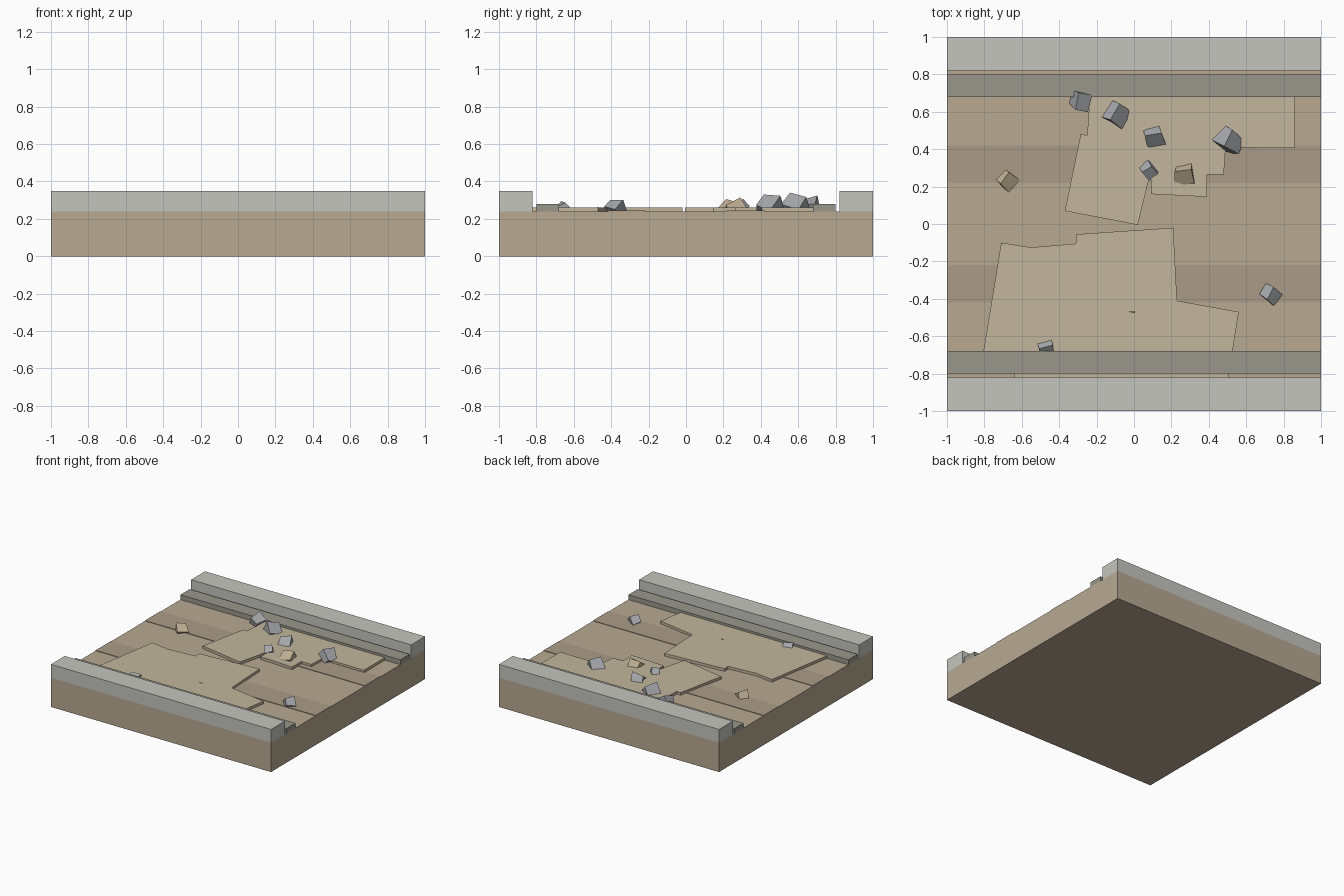
import bpy, bmesh, math, random
from mathutils import Vector, Matrix

if "Cube" in bpy.data.objects:
    bpy.data.objects.remove(bpy.data.objects["Cube"])

random.seed(4)


def mat(name, col):
    m = bpy.data.materials.new(name)
    m.diffuse_color = (*col, 1)
    m.use_nodes = True
    m.node_tree.nodes["Principled BSDF"].inputs["Base Color"].default_value = m.diffuse_color
    return m


SOIL = mat("soil", (0.48, 0.40, 0.29))
RUT = mat("rut", (0.41, 0.33, 0.25))
SAND = mat("sand", (0.54, 0.47, 0.34))
STONE = mat("pale_stone", (0.56, 0.56, 0.52))
CURB = mat("curb_stone", (0.32, 0.31, 0.26))
ROCK = mat("grey_rock", (0.38, 0.39, 0.41))
TANROCK = mat("tan_rock", (0.55, 0.45, 0.31))


def finish(name, bm, material):
    bmesh.ops.recalc_face_normals(bm, faces=bm.faces)
    me = bpy.data.meshes.new(name)
    bm.to_mesh(me)
    bm.free()
    me.materials.append(material)
    ob = bpy.data.objects.new(name, me)
    bpy.context.collection.objects.link(ob)
    return ob


def box(name, y0, y1, z0, z1, material):
    bm = bmesh.new()
    bmesh.ops.create_cube(bm, size=1)
    for v in bm.verts:
        v.co = Vector((v.co.x * 2, (y0 + y1) / 2 + v.co.y * (y1 - y0),
                       (z0 + z1) / 2 + v.co.z * (z1 - z0)))
    return finish(name, bm, material)


def slab(name, outline, z0, z1, material):
    bm = bmesh.new()
    face = bm.faces.new([bm.verts.new((x, y, z0)) for x, y in outline])
    ext = bmesh.ops.extrude_face_region(bm, geom=[face], use_keep_orig=True)
    for g in ext["geom"]:
        if isinstance(g, bmesh.types.BMVert):
            g.co.z = z1
    return finish(name, bm, material)


def rock(name, x, y, top, size, turn, material):
    # tilted, slightly chipped cube half sunk in the ground
    bm = bmesh.new()
    bmesh.ops.create_cube(bm, size=size)
    tilt = Matrix.Rotation(math.radians(turn), 3, 'Z') @ Matrix.Rotation(
        random.uniform(0.5, 0.8), 3, 'X') @ Matrix.Rotation(random.uniform(-0.3, 0.3), 3, 'Y')
    for v in bm.verts:
        chip = Vector([random.uniform(-0.12, 0.12) * size for _ in range(3)])
        v.co = tilt @ (v.co + chip)
    high = max(v.co.z for v in bm.verts)
    bmesh.ops.translate(bm, verts=bm.verts, vec=(x, y, top - high))
    return finish(name, bm, material)


# ground block with two long worn tracks
box("ground_block", -1, 1, 0, 0.24, SOIL)
for side, label in ((-1, "front"), (1, "back")):
    a, b = sorted((side * 0.22, side * 0.42))
    box(label + "_track", a, b, 0.235, 0.244, RUT)
    # low wall and the curb in front of it
    a, b = sorted((side * 0.82, side * 1.0))
    box(label + "_wall", a, b, 0.24, 0.35, STONE)
    a, b = sorted((side * 0.68, side * 0.80))
    box(label + "_curb", a, b, 0.24, 0.28, CURB)

# thin sand drifts
slab("front_drift", [(-0.71, -0.10), (-0.55, -0.125), (-0.31, -0.105), (-0.31, -0.055),
                     (0.21, -0.02), (0.23, -0.41), (0.56, -0.47), (0.505, -0.82),
                     (-0.64, -0.82), (-0.64, -0.74), (-0.81, -0.71)], 0.237, 0.262, SAND)
slab("back_drift", [(-0.23, 0.79), (-0.25, 0.475), (-0.285, 0.48), (-0.37, 0.07),
                    (0.02, -0.005), (0.09, 0.28), (0.091, 0.16), (0.39, 0.145),
                    (0.39, 0.265), (0.48, 0.265), (0.49, 0.41), (0.86, 0.405),
                    (0.86, 0.79)], 0.237, 0.262, SAND)

# scattered rubble
for i, (x, y, top, size, turn, m) in enumerate([
        (-0.285, 0.66, 0.325, 0.085, 80, ROCK), (-0.10, 0.59, 0.34, 0.10, 60, ROCK),
        (0.11, 0.465, 0.325, 0.09, 20, ROCK), (0.51, 0.45, 0.33, 0.10, 50, ROCK),
        (0.08, 0.29, 0.305, 0.06, 45, ROCK), (0.27, 0.27, 0.315, 0.09, 10, TANROCK),
        (-0.68, 0.24, 0.305, 0.08, 45, TANROCK), (0.73, -0.38, 0.302, 0.07, 50, ROCK),
        (-0.47, -0.66, 0.295, 0.07, 15, ROCK), (-0.01, -0.47, 0.265, 0.03, 0, TANROCK)]):
    rock(f"rubble_{i + 1}", x, y, top, size, turn, m)
